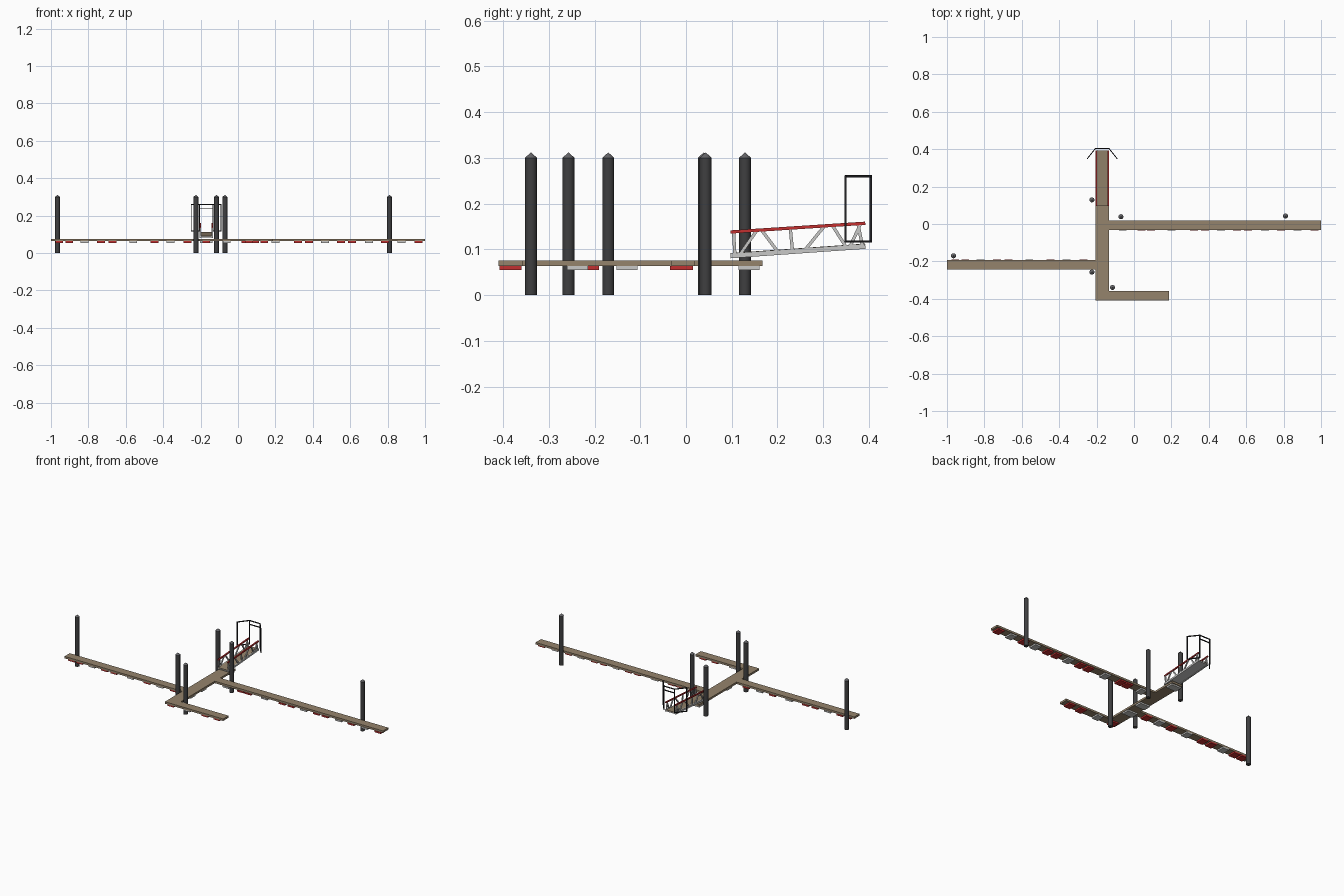
import bpy, bmesh, math
from mathutils import Vector, Matrix

if "Cube" in bpy.data.objects:
    bpy.data.objects.remove(bpy.data.objects["Cube"])


def material(name, rgb):
    m = bpy.data.materials.new(name)
    m.diffuse_color = (*rgb, 1)
    m.use_nodes = True
    m.node_tree.nodes["Principled BSDF"].inputs["Base Color"].default_value = m.diffuse_color
    return m


WOOD = material("weathered wood", (0.30, 0.23, 0.15))
RED = material("red", (0.55, 0.03, 0.03))
GREY = material("light grey", (0.58, 0.58, 0.57))
PILE = material("dark pile", (0.05, 0.05, 0.052))
CAP = material("pile cap grey", (0.13, 0.13, 0.14))
BLACK = material("black metal", (0.015, 0.015, 0.018))


def finish(bm, name, mats):
    bmesh.ops.recalc_face_normals(bm, faces=bm.faces)
    me = bpy.data.meshes.new(name)
    bm.to_mesh(me)
    bm.free()
    for m in mats:
        me.materials.append(m)
    ob = bpy.data.objects.new(name, me)
    bpy.context.collection.objects.link(ob)
    return ob


def add_box(bm, x0, x1, y0, y1, z0, z1):
    mat = Matrix.Translation(((x0 + x1) / 2, (y0 + y1) / 2, (z0 + z1) / 2))
    mat = mat @ Matrix.Diagonal((x1 - x0, y1 - y0, z1 - z0, 1))
    bmesh.ops.create_cube(bm, size=1, matrix=mat)


def boxes(name, mat, items):
    bm = bmesh.new()
    for b in items:
        add_box(bm, *b)
    return finish(bm, name, [mat])


def beams(name, mat, segments, w, h):
    """Rectangular bars between pairs of points, w along x, h across."""
    bm = bmesh.new()
    for a, b in segments:
        a, b = Vector(a), Vector(b)
        d = (b - a).normalized()
        side = Vector((1, 0, 0)) if abs(d.x) < 0.5 else Vector((0, 1, 0))
        up = d.cross(side).normalized()
        side = up.cross(d).normalized()
        rot = Matrix((side, up, d)).transposed().to_4x4()
        mat4 = Matrix.Translation((a + b) / 2) @ rot
        mat4 = mat4 @ Matrix.Diagonal((w, h, (b - a).length, 1))
        bmesh.ops.create_cube(bm, size=1, matrix=mat4)
    return finish(bm, name, [mat])


# Decks: main walkway and three fingers
Z0, Z1 = 0.064, 0.076
WX0, WX1 = -0.206, -0.134
boxes("main_walkway", WOOD, [(WX0, WX1, -0.41, 0.167, Z0, Z1)])
boxes("right_finger", WOOD, [(WX1, 1.0, -0.032, 0.02, Z0, Z1)])
boxes("left_finger", WOOD, [(-1.0, WX0, -0.242, -0.192, Z0, Z1)])
boxes("front_finger", WOOD, [(WX1, 0.187, -0.41, -0.358, Z0, Z1)])


# Floats under the decks
def floats(name, mat, xs, y0, y1):
    boxes(name, mat, [(x - 0.021, x + 0.021, y0, y1, 0.055, Z0) for x in xs])


floats("right_red_floats", RED,
       (0.04, 0.09, 0.32, 0.38, 0.55, 0.61, 0.785, 0.965), -0.035, 0.015)
floats("right_grey_floats", GREY, (-0.06, 0.2, 0.465, 0.7, 0.875), -0.035, 0.015)
floats("left_red_floats", RED,
       (-0.956, -0.902, -0.733, -0.671, -0.447, -0.27), -0.24, -0.19)
floats("left_grey_floats", GREY, (-0.82, -0.56, -0.36), -0.24, -0.19)
floats("front_red_floats", RED, (-0.17, 0.06, 0.14), -0.408, -0.36)
floats("front_grey_floats", GREY, (-0.06,), -0.408, -0.36)
boxes("walkway_floats", GREY, [(WX0 + 0.003, WX1 - 0.003, y - 0.023, y + 0.023, 0.055, Z0)
                               for y in (-0.237, -0.129, 0.138)])

# Mooring piles with pointed caps
for i, (x, y) in enumerate([(-0.965, -0.17), (0.81, 0.043), (-0.07, 0.039),
                            (-0.225, 0.129), (-0.225, -0.257), (-0.115, -0.339)]):
    bm = bmesh.new()
    bmesh.ops.create_cone(bm, cap_ends=True, segments=16, radius1=0.013, radius2=0.013,
                          depth=0.3, matrix=Matrix.Translation((x, y, 0.15)))
    bmesh.ops.create_cone(bm, cap_ends=True, segments=16, radius1=0.0135, radius2=0.0,
                          depth=0.012, matrix=Matrix.Translation((x, y, 0.306)))
    for f in bm.faces:
        f.smooth = len(f.verts) == 4
        f.material_index = 1 if f.calc_center_median().z > 0.2999 else 0
    ob = finish(bm, f"pile_{i + 1}", [PILE, CAP])
    for e in ob.data.edges:
        a, b = (ob.data.vertices[v].co for v in e.vertices)
        e.use_edge_sharp = abs(a.z - b.z) < 0.001


# Sloping gangway: lower chords, floor, trusses, red handrails
def low(y):
    return 0.086 + (y - 0.097) * 0.07


def top(y):
    return 0.138 + (y - 0.097) * 0.065


G0, G1 = 0.097, 0.392
SIDES = (WX0 + 0.004, WX1 - 0.004)
beams("gangway_chords", GREY, [((x, G0, low(G0)), (x, G1, low(G1))) for x in SIDES], 0.008, 0.011)
beams("gangway_handrails", RED, [((x, G0, top(G0)), (x, G1, top(G1))) for x in SIDES], 0.008, 0.007)
xm = (WX0 + WX1) / 2
beams("gangway_floor", WOOD, [((xm, G0, low(G0) + 0.004), (xm, G1, low(G1) + 0.004))], 0.060, 0.004)
beams("gangway_floor_pan", GREY, [((xm, G0, low(G0) - 0.001), (xm, G1, low(G1) - 0.001))], 0.060, 0.005)
# each pair is the y at the lower chord and the y at the handrail
web = [(0.107, 0.104), (0.117, 0.155), (0.202, 0.165), (0.233, 0.228),
       (0.259, 0.303), (0.351, 0.32), (0.358, 0.382), (0.386, 0.376)]
beams("gangway_truss", GREY,
      [((x, a, low(a)), (x, b, top(b))) for x in SIDES for a, b in web], 0.006, 0.007)

# Security gate at the shore end: wings and centre frame
OUT_L, IN_L, IN_R, OUT_R = (-0.25, 0.349), (-0.206, 0.404), (-0.134, 0.404), (-0.09, 0.349)
ZB, ZT = 0.117, 0.26
gate = [((*p, ZB - 0.002), (*p, ZT + 0.002)) for p in (OUT_L, IN_L, IN_R, OUT_R)]
for p, q in ((OUT_L, IN_L), (OUT_R, IN_R)):
    gate += [((*p, z), (*q, z)) for z in (ZB, ZT)]
gate += [((*IN_L, z), (*IN_R, z)) for z in (0.237, ZT)]
beams("gangway_gate", BLACK, gate, 0.005, 0.005)
